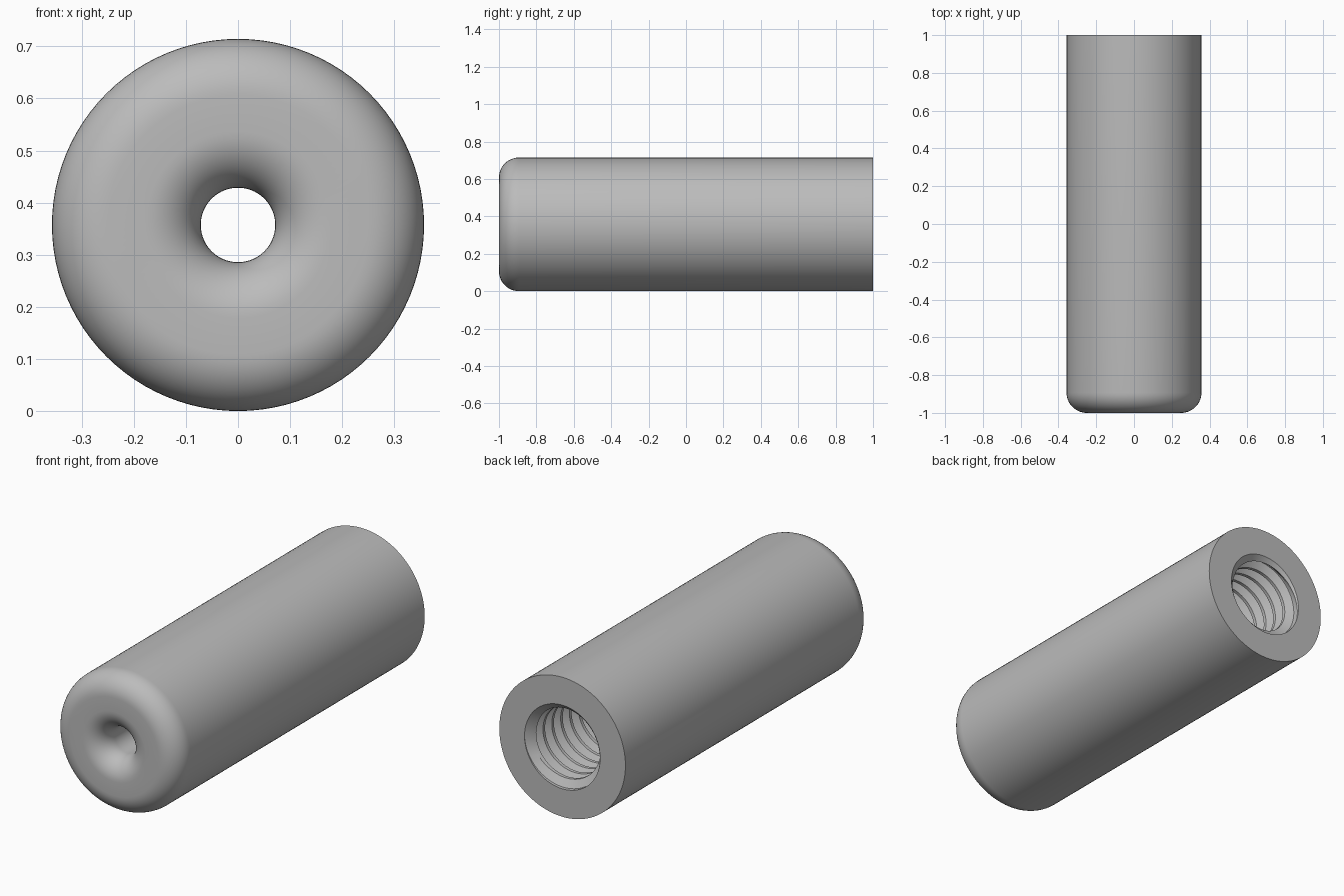
import bpy, bmesh
from math import sin, cos, pi, radians

default = bpy.data.objects.get("Cube")
if default:
    bpy.data.objects.remove(default)

SEG = 96
MM = 2 / 28                      # sleeve is 28 long, 10 across
R_OUT, R_PILOT = 5 * MM, 1 * MM
R_MAJOR, R_MINOR = 3 * MM, 2.46 * MM
FILLET, PITCH = 1.5 * MM, MM
BACK, FRONT, FLOOR = 1.0, -1.0, 1.0 - 20 * MM

bm = bmesh.new()


def point(r, y, i):
    a = 2 * pi * i / SEG
    return bm.verts.new((r * cos(a), y, R_OUT + r * sin(a)))


def skin(columns):
    """Join neighbouring columns of vertices with quads."""
    for a, b in zip(columns, columns[1:]):
        for k in range(len(a) - 1):
            bm.faces.new((a[k], a[k + 1], b[k + 1], b[k]))


def arc(r, start, end, steps=12):
    """Quarter round on the front rim."""
    angles = [start + (end - start) * k / steps for k in range(steps + 1)]
    return [(r + FILLET * cos(t), FRONT + FILLET + FILLET * sin(t)) for t in angles]


# Outer sleeve: bore floor, pilot hole, rounded nose, side, flat back
profile = [(R_MAJOR, FLOOR), (R_PILOT, FLOOR)]
profile += arc(R_PILOT + FILLET, pi, 1.5 * pi)
profile += arc(R_OUT - FILLET, 1.5 * pi, 2 * pi)
profile += [(R_OUT, BACK), (R_MAJOR, BACK)]
skin([[point(r, y, i) for r, y in profile] for i in range(SEG + 1)])

# Helical thread, running out to the full bore at both ends
shape = [(0, R_MAJOR), (0.12, R_MAJOR), (0.44, R_MINOR), (0.68, R_MINOR)]
columns = []
for i in range(SEG + 1):
    column = []
    for turn in range(-2, 22):
        for offset, r in shape:
            y = FLOOR + PITCH * (turn + offset + i / SEG)
            y = min(max(y, FLOOR), BACK)
            fade = min(1, (BACK - y) / (PITCH * 0.5), (y - FLOOR) / (PITCH * 0.5))
            column.append(point(R_MAJOR + (r - R_MAJOR) * fade, y, i))
    columns.append(column)
skin(columns)

bmesh.ops.remove_doubles(bm, verts=bm.verts, dist=0.00005)
bmesh.ops.recalc_face_normals(bm, faces=bm.faces)

mesh = bpy.data.meshes.new("threaded_sleeve")
bm.to_mesh(mesh)
bm.free()
sleeve = bpy.data.objects.new("threaded_sleeve", mesh)
bpy.context.collection.objects.link(sleeve)

# Plain grey metal
grey = bpy.data.materials.new("grey")
grey.use_nodes = True
colour = (0.5, 0.5, 0.5, 1)
grey.diffuse_color = colour
grey.node_tree.nodes["Principled BSDF"].inputs["Base Color"].default_value = colour
mesh.materials.append(grey)

bpy.ops.object.select_all(action='DESELECT')
sleeve.select_set(True)
bpy.context.view_layer.objects.active = sleeve
bpy.ops.object.shade_smooth_by_angle(angle=radians(30))
